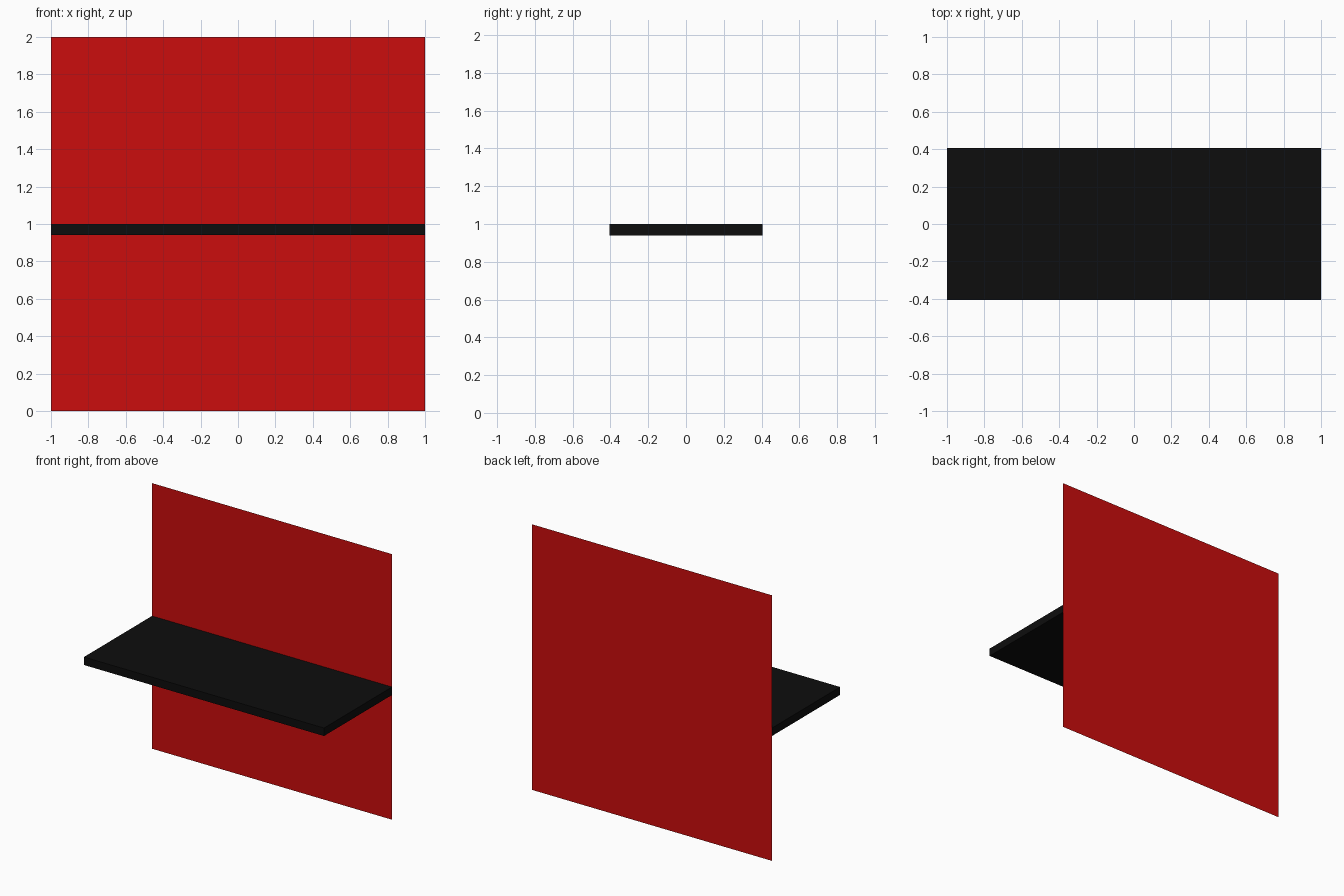
import bpy

cube = bpy.data.objects.get("Cube")
if cube:
    bpy.data.objects.remove(cube, do_unlink=True)


def material(name, rgb):
    mat = bpy.data.materials.new(name)
    mat.use_nodes = True
    color = (*rgb, 1.0)
    mat.diffuse_color = color
    mat.node_tree.nodes["Principled BSDF"].inputs["Base Color"].default_value = color
    return mat


def finish(name, scale, mat):
    obj = bpy.context.object
    obj.name = name
    obj.scale = scale
    bpy.ops.object.transform_apply(location=False, rotation=False, scale=True)
    obj.data.materials.append(mat)
    return obj


WIDTH, DEPTH, THICK = 2.0, 0.81, 0.06
red = material("red", (0.6, 0.004, 0.004))
black = material("black", (0.004, 0.004, 0.004))

# Shelf board, its top at mid height of the panel
bpy.ops.mesh.primitive_cube_add(size=1, location=(0, 0, 1 - THICK / 2))
finish("shelf_board", (WIDTH, DEPTH, THICK), black)

# Thin upright back panel, a hair behind the shelf so the faces do not coincide
bpy.ops.mesh.primitive_plane_add(size=WIDTH, location=(0, DEPTH / 2 + 0.0005, 1),
                                 rotation=(1.5707963, 0, 0))
finish("back_panel", (1, 1, 1), red)
